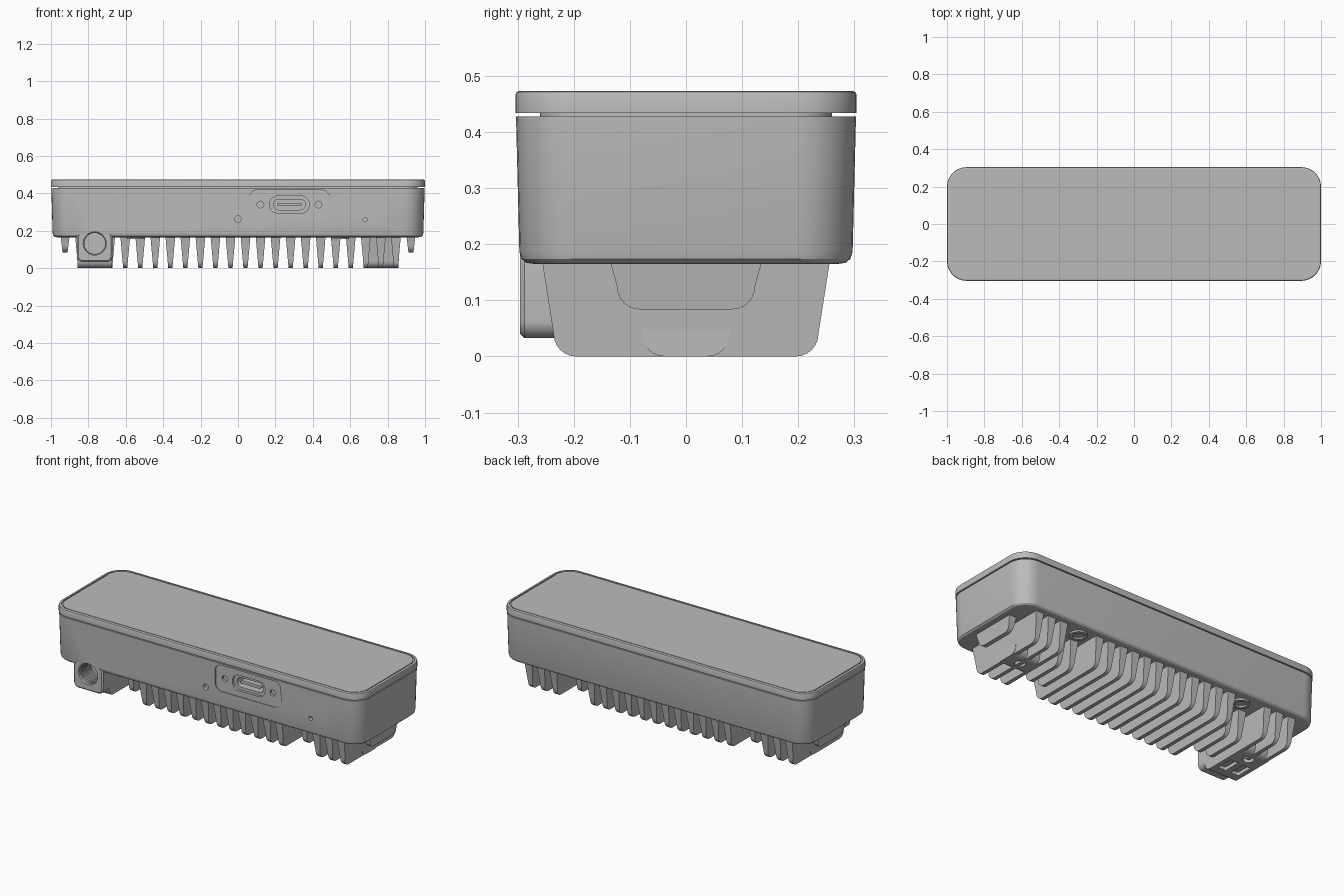
import bpy, bmesh, math
from mathutils import Matrix

old = bpy.data.objects.get("Cube")
if old:
    bpy.data.objects.remove(old)

GREY = (0.5, 0.5, 0.5, 1)
metal = bpy.data.materials.new("grey_metal")
metal.use_nodes = True
metal.diffuse_color = GREY
metal.node_tree.nodes["Principled BSDF"].inputs["Base Color"].default_value = GREY


def finish(name, bm, loc=(0, 0, 0), rot_x=0):
    bmesh.ops.recalc_face_normals(bm, faces=bm.faces)
    me = bpy.data.meshes.new(name)
    bm.transform(Matrix.Translation(loc) @ Matrix.Rotation(rot_x, 4, "X"))
    bm.to_mesh(me)
    bm.free()
    me.materials.append(metal)
    ob = bpy.data.objects.new(name, me)
    bpy.context.collection.objects.link(ob)
    return ob


def loft(name, rings, loc=(0, 0, 0), rot_x=0, seg=8):
    """Stack of rounded rectangles: (half width, half depth, corner radius, height)."""
    bm = bmesh.new()
    loops = []
    for hx, hy, r, z in rings:
        loop = []
        for q, (sx, sy) in enumerate([(1, 1), (-1, 1), (-1, -1), (1, -1)]):
            for k in range(seg + 1):
                a = (q + k / seg) * math.pi / 2
                loop.append(bm.verts.new((sx * (hx - r) + r * math.cos(a),
                                          sy * (hy - r) + r * math.sin(a), z)))
        loops.append(loop)
    for a, b in zip(loops, loops[1:]):
        for i in range(len(a)):
            j = (i + 1) % len(a)
            bm.faces.new((a[i], a[j], b[j], b[i]))
    bm.faces.new(loops[0])
    bm.faces.new(loops[-1])
    bmesh.ops.remove_doubles(bm, verts=bm.verts, dist=1e-5)
    return finish(name, bm, loc, rot_x)


def fin(name, x, y0, y1, low=0.0, t_top=0.027, t_low=0.011, draft=0.022, r=0.04):
    """Drafted plate across the body with rounded lower corners."""
    top = 0.18
    pts = [(y0, top)]
    for k in range(7):
        a = math.pi * (1 + k / 12)
        pts.append((y0 + draft + r + r * math.cos(a), low + r + r * math.sin(a)))
    pts += [(y0 + y1 - y, z) for y, z in reversed(pts)]
    bm = bmesh.new()
    sides = []
    for s in (-1, 1):
        sides.append([bm.verts.new((x + s * (t_low + (t_top - t_low) * (z - low) / (top - low)), y, z))
                      for y, z in pts])
    a, b = sides
    for i in range(len(a)):
        j = (i + 1) % len(a)
        bm.faces.new((a[i], a[j], b[j], b[i]))
    bm.faces.new(a)
    bm.faces.new(b)
    return finish(name, bm)


def disc(name, r, depth, loc, rot_x=0):
    bm = bmesh.new()
    bmesh.ops.create_cone(bm, cap_ends=True, segments=32, radius1=r, radius2=r, depth=depth)
    return finish(name, bm, loc, rot_x)


def front_cut(w, h, r, x, z, y):
    """Cutter entering the front face as deep as y."""
    return loft("cutter", [(w, h, r, 0), (w, h, r, 0.2)], (x, y, z), math.pi / 2)


def cut(ob, cutters):
    bpy.context.view_layer.objects.active = ob
    for c in cutters:
        m = ob.modifiers.new("cut", "BOOLEAN")
        m.operation = "DIFFERENCE"
        m.solver = "EXACT"
        m.object = c
        bpy.ops.object.modifier_apply(modifier=m.name)


# Main housing with drafted walls and a rounded lower edge
body = loft("housing", [(0.968, 0.272, 0.08, 0.165), (0.98, 0.285, 0.09, 0.167),
                        (0.988, 0.293, 0.098, 0.174), (0.991, 0.297, 0.1, 0.187),
                        (0.998, 0.303, 0.105, 0.428)])

# Lid on a recessed neck, with a fine groove round the top panel
loft("lid", [(0.96, 0.26, 0.07, 0.42), (0.96, 0.26, 0.07, 0.434), (1.0, 0.304, 0.105, 0.434),
             (1.0, 0.304, 0.105, 0.466), (0.998, 0.302, 0.103, 0.471), (0.994, 0.298, 0.1, 0.473),
             (0.985, 0.289, 0.09, 0.473), (0.985, 0.289, 0.09, 0.467), (0.979, 0.283, 0.085, 0.467),
             (0.979, 0.283, 0.085, 0.472)])

# Port panel, socket, screw holes and small pin holes in the front
PX, PZ = 0.275, 0.34
cut(body, [front_cut(0.213, 0.078, 0.04, PX, PZ, -0.294)])
cut(body, [front_cut(0.105, 0.045, 0.04, PX, PZ, -0.28)])
cut(body, [front_cut(0.085, 0.028, 0.027, PX, PZ, -0.22)])
for x, z, r in [(PX - 0.155, PZ, 0.018), (PX + 0.155, PZ, 0.018), (0, 0.262, 0.017), (0.68, 0.26, 0.012)]:
    cut(body, [front_cut(r, r, r * 0.999, x, z, -0.28)])
loft("port_tongue", [(0.066, 0.009, 0.008, 0), (0.066, 0.009, 0.008, 0.06)], (PX, -0.215, PZ), math.pi / 2)

# Threaded mount on the front right corner
MX, MZ = -0.766, 0.132
mount = loft("mount_block", [(0.095, 0.08, 0.03, 0), (0.095, 0.08, 0.03, 0.14), (0.087, 0.072, 0.025, 0.148)],
             (MX, -0.148, 0.113), math.pi / 2)
foot = fin("mount_foot", MX, -0.256, 0.1, 0, 0.095, 0.093)
bore = disc("cutter", 0.062, 0.3, (MX, -0.33, MZ), math.pi / 2)
for part in (body, mount, foot):
    cut(part, [bore])
for i in range(5):
    bpy.ops.mesh.primitive_torus_add(major_radius=0.062, minor_radius=0.006, major_segments=32,
                                     minor_segments=6, location=(MX, -0.275 + 0.02 * i, MZ),
                                     rotation=(math.pi / 2, 0, 0))
    bpy.context.object.name = "mount_thread"
    bpy.context.object.data.materials.append(metal)

# Centre boss of the left fin cluster, and the holes and slots underneath
boss = fin("left_boss", -MX, -0.1, 0.1, 0, 0.095, 0.093)
for part, x in ((foot, MX), (boss, -MX)):
    cut(part, [disc("cutter", 0.03, 0.12, (x, 0, 0), 0)])
for s in (-1, 1):
    cut(foot, [loft("cutter", [(0.025, 0.05, 0.006, -0.02), (0.025, 0.05, 0.006, 0.02)],
                    (MX + s * 0.042, -0.11, 0))])

# Cooling fins: short ends, clusters, clipped pairs beside the screws, full middle
for i in range(24):
    x = (i - 11.5) * 0.0804
    e = min(i, 23 - i)
    if e == 0:
        fin("end_fin", x, -0.138, 0.138, 0.084, 0.025, 0.013, 0.015)
    elif e <= 3:
        fin("cluster_fin", x, -0.05 if x < 0 else -0.258, 0.258)
    elif e <= 5:
        fin("clipped_fin", x, -0.15, 0.15)
    else:
        fin("cooling_fin", x, -0.258, 0.258)

# Screw pads with sunken heads
for sx in (-1, 1):
    for sy in (-1, 1):
        pad = disc("screw_pad", 0.048, 0.03, (sx * 0.545, sy * 0.205, 0.17))
        cut(pad, [disc("cutter", 0.03, 0.02, (sx * 0.545, sy * 0.205, 0.155))])

# Remove the cutters and shade the rest smooth with sharp edges kept
for ob in [o for o in bpy.data.objects if o.name.startswith("cutter")]:
    bpy.data.objects.remove(ob)
bpy.ops.object.select_all(action="DESELECT")
for ob in bpy.context.collection.objects:
    if ob.type == "MESH":
        ob.select_set(True)
        bpy.context.view_layer.objects.active = ob
bpy.ops.object.shade_smooth_by_angle(angle=math.radians(30))
